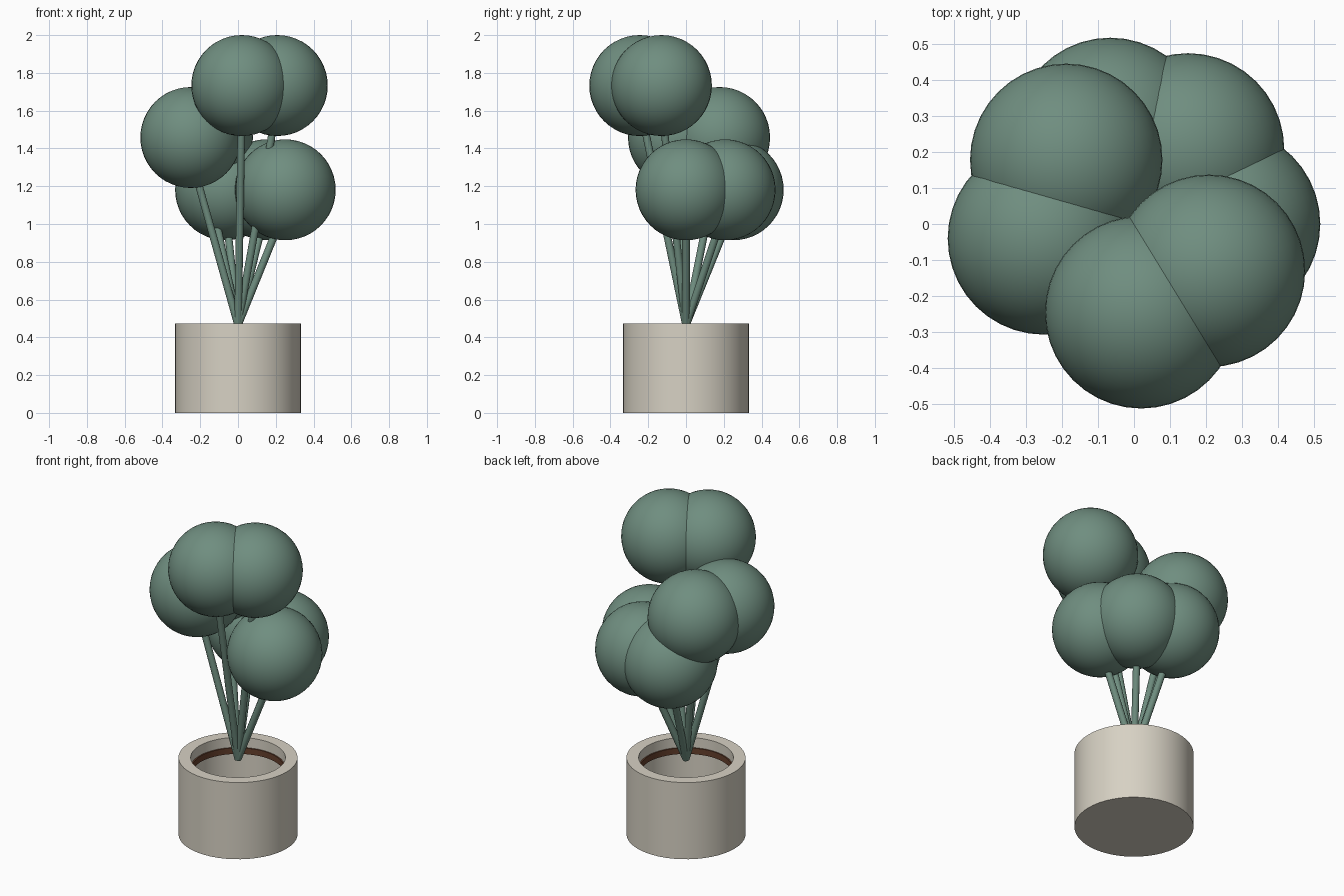
import bpy, math
from mathutils import Vector

cube = bpy.data.objects.get("Cube")
if cube:
    bpy.data.objects.remove(cube, do_unlink=True)


def material(name, rgb):
    mat = bpy.data.materials.new(name)
    mat.use_nodes = True
    mat.diffuse_color = (*rgb, 1)
    mat.node_tree.nodes["Principled BSDF"].inputs["Base Color"].default_value = (*rgb, 1)
    return mat


leaf_green = material("leaf_green", (0.16, 0.27, 0.215))
pot_cream = material("pot_cream", (0.68, 0.64, 0.55))
soil_brown = material("soil_brown", (0.13, 0.05, 0.025))


def finish(obj, name, mat):
    obj.name = name
    obj.data.materials.append(mat)
    bpy.ops.object.select_all(action="DESELECT")
    obj.select_set(True)
    bpy.context.view_layer.objects.active = obj
    bpy.ops.object.shade_smooth_by_angle(angle=math.radians(35))


def lathe(name, profile, mat, steps=48):
    """Spin a closed (radius, height) loop around z."""
    mesh = bpy.data.meshes.new(name)
    n = len(profile)
    verts, faces = [], []
    for i in range(steps):
        a = math.tau * i / steps
        verts += [(r * math.cos(a), r * math.sin(a), z) for r, z in profile]
        j = (i + 1) % steps
        faces += [(i * n + k, j * n + k, j * n + (k + 1) % n, i * n + (k + 1) % n)
                  for k in range(n)]
    mesh.from_pydata(verts, [], faces)
    obj = bpy.data.objects.new(name, mesh)
    bpy.context.collection.objects.link(obj)
    finish(obj, name, mat)


def stem(name, start, end, radius):
    axis = end - start
    bpy.ops.mesh.primitive_cylinder_add(vertices=16, radius=radius, depth=axis.length,
                                        location=(start + end) / 2)
    obj = bpy.context.object
    obj.rotation_euler = axis.to_track_quat("Z", "Y").to_euler()
    finish(obj, name, leaf_green)


# Pot: thick wall, open top, closed floor
R, INNER, H, FLOOR = 0.333, 0.265, 0.473, 0.06
lathe("pot_wall", [(R, 0), (R, H), (INNER, H), (INNER, 0)], pot_cream)
bpy.ops.mesh.primitive_cylinder_add(vertices=48, radius=INNER, depth=FLOOR,
                                    location=(0, 0, FLOOR / 2))
finish(bpy.context.object, "pot_floor", pot_cream)

# Thin soil band inside the pot
lathe("soil_ring", [(INNER, 0.375), (INNER, 0.412), (0.257, 0.412), (0.257, 0.375)], soil_brown)

# Foliage balls on stems fanning out from the pot mouth
BALL = 0.267
balls = {
    "top_front": (0.02, -0.245, 1.733), "top_left": (0.208, -0.13, 1.733),
    "middle_back": (-0.188, 0.178, 1.458), "middle_right": (-0.25, -0.04, 1.458),
    "low_back_left": (0.15, 0.207, 1.181), "low_back": (-0.066, 0.25, 1.181),
    "low_left": (0.25, 0.0, 1.181),
}
root = Vector((0, 0, 0.465))
for label, pos in balls.items():
    centre = Vector(pos)
    bpy.ops.mesh.primitive_uv_sphere_add(segments=40, ring_count=24, radius=BALL, location=centre)
    finish(bpy.context.object, label + "_foliage", leaf_green)
    stem(label + "_stem", root, centre - Vector((0, 0, 0.1)), 0.02)
